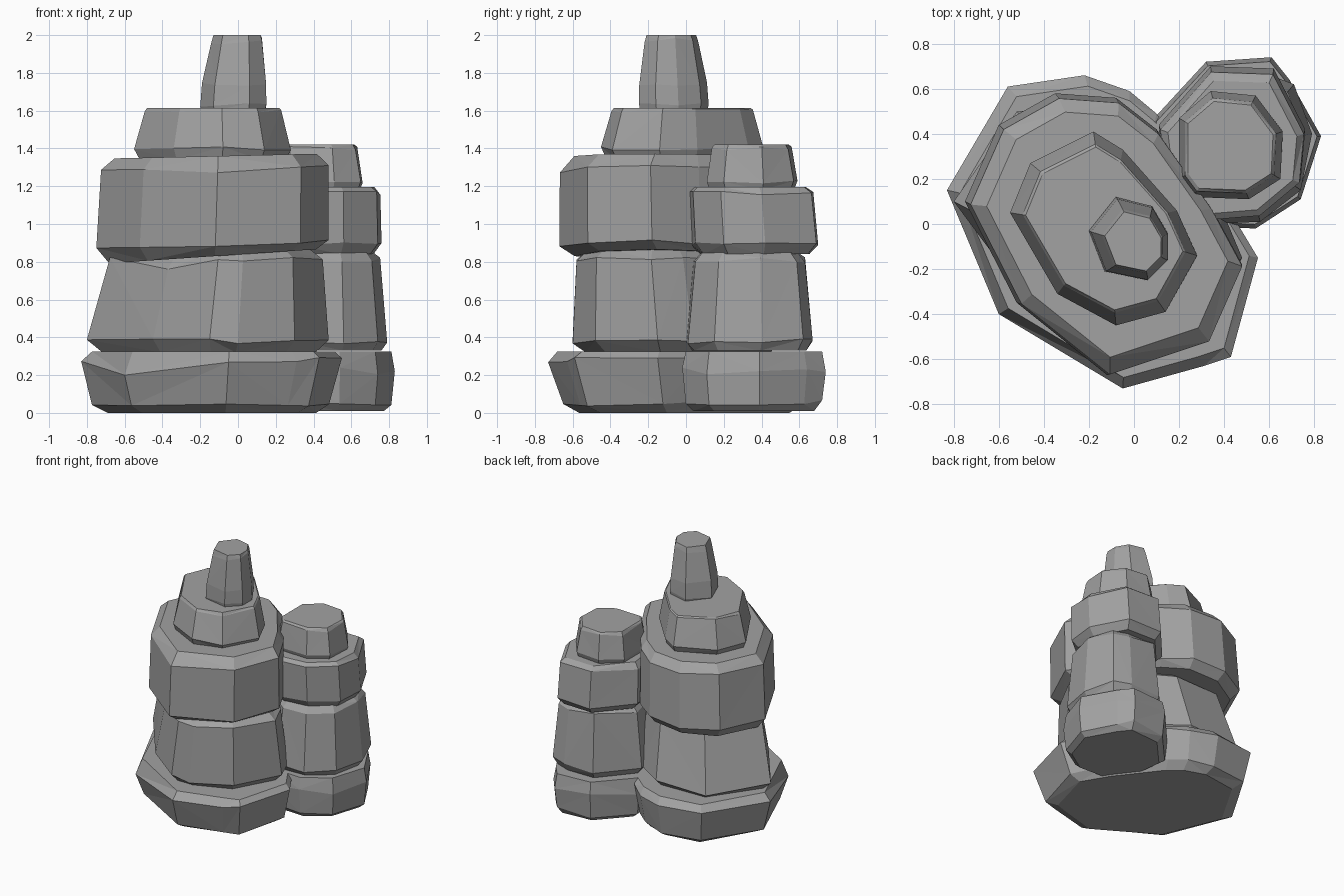
import bpy, bmesh, random
from mathutils import Vector

random.seed(4)
default = bpy.data.objects.get("Cube")
if default:
    bpy.data.objects.remove(default)

# Single stone colour
stone = bpy.data.materials.new("grey_stone")
stone.use_nodes = True
GREY = (0.36, 0.36, 0.36, 1)
stone.diffuse_color = GREY
stone.node_tree.nodes["Principled BSDF"].inputs["Base Color"].default_value = GREY


def rock(name, outline, rings, rough=0.012, lean=(0, 0)):
    """Stack scaled copies of an outline.
    Outline point: (x, y) or (x, y, dip of the upper rim there).
    Ring: (height, scale, tilt along x). Lean is the sideways shift per unit of height."""
    points = [Vector(p[:2]) for p in outline]
    dips = [p[2] if len(p) > 2 else 0 for p in outline]
    centre = sum(points, Vector((0, 0))) / len(points)
    widest = max(rings, key=lambda ring: ring[1])[0]
    bm = bmesh.new()
    loops = []
    for i, (height, scale, tilt) in enumerate(rings):
        inner = 0 < i < len(rings) - 1
        shift = Vector(lean) * (height - widest)
        loop = []
        for p, dip in zip(points, dips):
            flat = centre + (p - centre) * scale + shift
            z = height + tilt * (p.x - centre.x)
            if inner:
                z += random.uniform(-rough, rough)
            if i == len(rings) - 2:
                z -= dip
            loop.append(bm.verts.new((flat.x, flat.y, z)))
        loops.append(loop)
    # Side faces, split in alternating directions for a chipped look
    n = len(points)
    for low, high in zip(loops, loops[1:]):
        for i in range(n):
            j = (i + 1) % n
            a, b, c, d = low[i], low[j], high[j], high[i]
            if i % 2:
                bm.faces.new((a, b, c))
                bm.faces.new((a, c, d))
            else:
                bm.faces.new((a, b, d))
                bm.faces.new((b, c, d))
    bm.faces.new(loops[0][::-1])
    bm.faces.new(loops[-1])
    bmesh.ops.recalc_face_normals(bm, faces=bm.faces)
    mesh = bpy.data.meshes.new(name)
    bm.to_mesh(mesh)
    bm.free()
    mesh.materials.append(stone)
    obj = bpy.data.objects.new(name, mesh)
    bpy.context.collection.objects.link(obj)


# Large stack, from the ground up
rock("large_base_rock",
     [(-.83, .15), (-.6, -.4, .07), (-.05, -.73), (.31, -.63), (.43, -.59), (.55, -.15),
      (.4, .1), (.1, .49), (-.02, .59), (-.22, .66), (-.56, .61)],
     [(0, .8, 0), (.05, .91, 0), (.28, 1, 0), (.325, .93, 0)], .015, (.06, -.06))
rock("large_lower_rock",
     [(-.8, .1), (-.45, -.37, .06), (-.15, -.6), (0, -.6), (.3, -.48), (.48, -.15),
      (.4, .04), (.15, .34), (-.1, .51), (-.52, .5)],
     [(.32, .88, 0), (.38, 1, 0), (.81, .88, 0), (.87, .74, 0)], .015, (.08, -.1))
rock("large_middle_rock",
     [(-.75, .1), (-.52, -.35), (-.12, -.67, .04), (.33, -.52), (.48, -.18), (.34, .08),
      (.1, .42), (-.08, .56), (-.35, .58), (-.6, .44)],
     [(.83, .89, .06), (.89, 1, .03), (1.3, .98, .02), (1.36, .87, .02)], .012, (.03, -.03))
rock("large_upper_rock",
     [(-.55, .05), (-.34, -.31), (-.08, -.45), (.14, -.39), (.28, -.14), (.19, .06),
      (-.05, .33), (-.18, .41), (-.46, .27)],
     [(1.34, .93, 0), (1.4, 1, 0), (1.6, .87, 0), (1.615, .84, 0)], .01)
rock("large_peak_rock",
     [(-.2, -.03), (-.13, -.21), (.06, -.25), (.15, -.16), (.15, -.04), (.08, .08), (-.08, .12)],
     [(1.6, .96, 0), (1.63, 1, 0), (1.74, .97, 0), (1.97, .77, .06), (2, .71, 0)],
     .01, (.03, -.03))

# Small stack behind the large one
rock("small_base_rock",
     [(.08, .46), (.12, .16), (.3, -.01), (.54, -.02), (.74, .11), (.83, .39),
      (.69, .64), (.61, .74), (.32, .72)],
     [(.01, .84, 0), (.06, .95, 0), (.22, 1, 0), (.325, .95, 0)], .02)
rock("small_lower_rock",
     [(.1, .4), (.16, .14), (.34, 0), (.56, .01), (.74, .15), (.79, .4),
      (.71, .62), (.58, .67), (.33, .67)],
     [(.33, .9, 0), (.38, 1, 0), (.81, .88, 0), (.85, .76, 0)], .015)
rock("small_middle_rock",
     [(.11, .44), (.14, .18), (.32, .03), (.56, .05), (.74, .2), (.76, .42),
      (.62, .69), (.34, .7)],
     [(.84, .86, 0), (.89, 1, 0), (1.16, .98, 0), (1.195, .88, 0)], .015, (0, -.07))
rock("small_peak_rock",
     [(.2, .47), (.2, .2), (.26, .12), (.51, .11), (.65, .2), (.66, .41), (.54, .57), (.34, .59)],
     [(1.18, .93, 0), (1.22, 1, 0), (1.4, .88, 0), (1.42, .82, 0)], .01)
